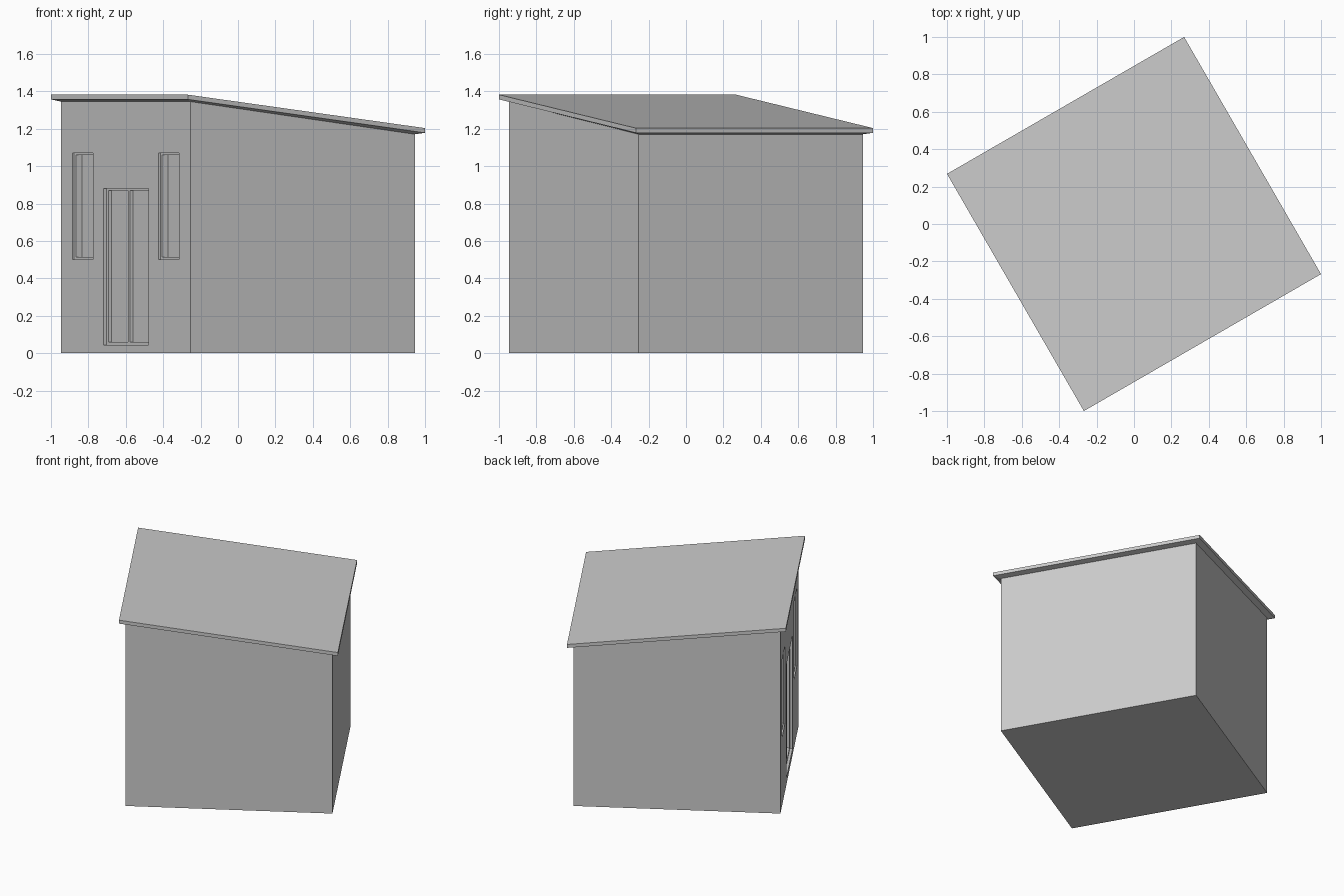
import bpy
import bmesh
from math import radians
from mathutils import Matrix

cube = bpy.data.objects.get("Cube")
if cube:
    bpy.data.objects.remove(cube, do_unlink=True)

TURN = Matrix.Rotation(radians(30), 4, "Z")   # the shed stands turned on its plot
WALL, ROOF = 0.692, 0.732                     # half widths of walls and roof
SLOPE = -0.122

grey = bpy.data.materials.new("plain_grey")
grey.use_nodes = True
grey.diffuse_color = (0.6, 0.6, 0.6, 1)
grey.node_tree.nodes["Principled BSDF"].inputs["Base Color"].default_value = (0.6, 0.6, 0.6, 1)


def finish(name, bm):
    bmesh.ops.recalc_face_normals(bm, faces=bm.faces)
    mesh = bpy.data.meshes.new(name)
    bm.to_mesh(mesh)
    bm.free()
    mesh.materials.append(grey)
    obj = bpy.data.objects.new(name, mesh)
    obj.matrix_world = TURN
    bpy.context.scene.collection.objects.link(obj)
    return obj


def add_box(bm, lo, hi):
    size = [b - a for a, b in zip(lo, hi)]
    mid = [(a + b) / 2 for a, b in zip(lo, hi)]
    bmesh.ops.create_cube(bm, size=1, matrix=Matrix.Translation(mid) @ Matrix.Diagonal((*size, 1)))


def stacked(name, rings):
    """Solid through square rings given as (half width, centre height, slope)."""
    bm = bmesh.new()
    loops = []
    for half, height, slope in rings:
        corners = [(-half, -half), (half, -half), (half, half), (-half, half)]
        loops.append([bm.verts.new((x, y, height + slope * x)) for x, y in corners])
    for low, high in zip(loops, loops[1:]):
        for i in range(4):
            j = (i + 1) % 4
            bm.faces.new((low[i], low[j], high[j], high[i]))
    bm.faces.new(loops[0][::-1])
    bm.faces.new(loops[-1])
    return finish(name, bm)


# Walls with a flat floor, and the mono-pitch roof with a chamfered underside
walls = stacked("walls", [(WALL, 0, 0), (WALL, 1.258, -0.126)])
stacked("roof", [(WALL, 1.258, -0.126), (ROOF, 1.268, SLOPE), (ROOF, 1.293, SLOPE)])

# Openings: name, y range, z range, pocket depth, frame setback, mullion
openings = [
    ("left_window", -0.57, -0.35, 0.50, 1.07, 0.045, 0.010, False),
    ("right_window", 0.35, 0.57, 0.50, 1.07, 0.045, 0.010, False),
    ("door", -0.24, 0.24, 0.045, 0.88, 0.037, 0.0185, True),
]
BAR = 0.02

cut = bmesh.new()
for name, y0, y1, z0, z1, depth, setback, mullion in openings:
    back, front = -WALL + depth, -WALL + setback
    add_box(cut, (-WALL - 0.1, y0, z0), (back, y1, z1))

    # Frame bars set inside the pocket
    bars = [(y0, y0 + BAR, z0, z1), (y1 - BAR, y1, z0, z1),
            (y0 + BAR, y1 - BAR, z0, z0 + BAR * 0.7),
            (y0 + BAR, y1 - BAR, z1 - BAR * 0.5, z1)]
    if mullion:
        mid = (y0 + y1) / 2
        bars.append((mid - BAR / 2, mid + BAR / 2, z0 + BAR * 0.7, z1 - BAR * 0.5))
    frame = bmesh.new()
    for a, b, c, d in bars:
        add_box(frame, (front, a, c), (back, b, d))
    finish(name + "_frame", frame)

# Carve the pockets into the walls
cutter = finish("opening_cutter", cut)
cutter.hide_render = True
mod = walls.modifiers.new("openings", "BOOLEAN")
mod.operation = "DIFFERENCE"
mod.solver = "EXACT"
mod.object = cutter
bpy.context.view_layer.update()
graph = bpy.context.evaluated_depsgraph_get()
carved = bpy.data.meshes.new_from_object(walls.evaluated_get(graph))
walls.modifiers.clear()
walls.data = carved
bpy.data.objects.remove(cutter, do_unlink=True)
